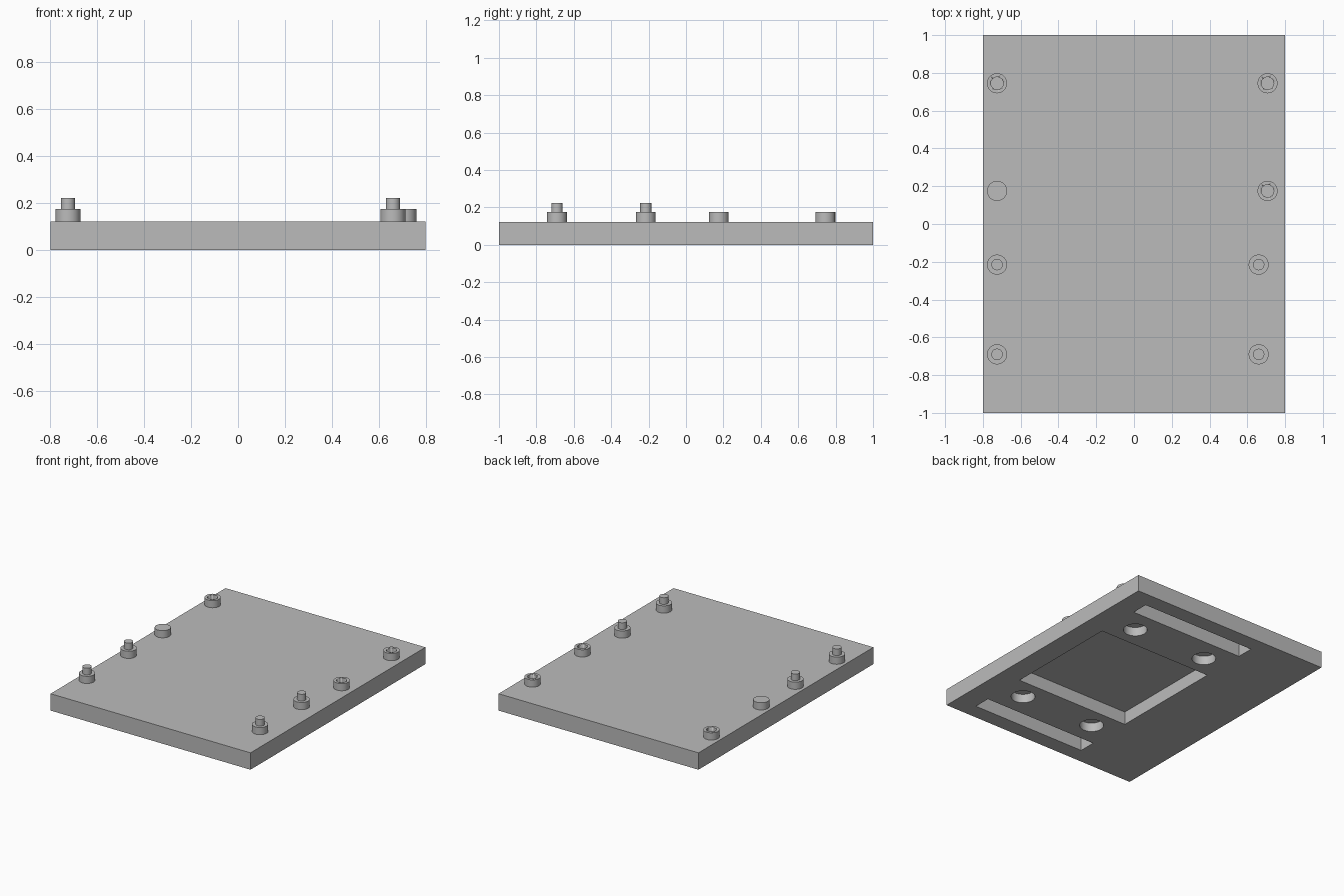
import bpy
import math
from mathutils import Vector

if "Cube" in bpy.data.objects:
    bpy.data.objects.remove(bpy.data.objects["Cube"], do_unlink=True)

GREY = (0.5, 0.5, 0.5, 1)
grey = bpy.data.materials.new("plain grey")
grey.use_nodes = True
grey.diffuse_color = GREY
grey.node_tree.nodes["Principled BSDF"].inputs["Base Color"].default_value = GREY

TOP = 0.122       # plate thickness
BOSS_TOP = 0.174
PIN_TOP = 0.222


def finish(obj, name):
    obj.name = name
    obj.data.materials.clear()
    obj.data.materials.append(grey)
    return obj


def box(name, low, high):
    low, high = Vector(low), Vector(high)
    bpy.ops.mesh.primitive_cube_add(size=1, location=(low + high) / 2)
    obj = bpy.context.object
    obj.scale = high - low
    bpy.ops.object.transform_apply(location=False, rotation=False, scale=True)
    return finish(obj, name)


def cylinder(name, x, y, radius, bottom, top):
    bpy.ops.mesh.primitive_cylinder_add(
        vertices=48, radius=radius, depth=top - bottom,
        location=(x, y, (bottom + top) / 2))
    bpy.ops.object.shade_smooth_by_angle(angle=math.radians(30))
    return finish(bpy.context.object, name)


def cut(target, cutter):
    cutter.hide_render = True
    mod = target.modifiers.new("cut", "BOOLEAN")
    mod.operation = "DIFFERENCE"
    mod.solver = "EXACT"
    mod.object = cutter
    bpy.context.view_layer.objects.active = target
    bpy.ops.object.modifier_apply(modifier=mod.name)
    bpy.data.objects.remove(cutter, do_unlink=True)


# Base plate with a central pocket, two slots and four blind holes underneath
plate = box("base_plate", (-0.8, -1, 0), (0.8, 1, TOP))
for y0, y1 in ((-0.43, 0.43), (0.76, 0.885), (-0.885, -0.76)):
    cut(plate, box("pocket_cutter", (-0.28, y0, -0.05), (0.64, y1, 0.095)))
for x in (-0.12, 0.48):
    for y in (-0.585, 0.585):
        cut(plate, cylinder("hole_cutter", x, y, 0.08, -0.05, 0.065))
bpy.ops.object.select_all(action="DESELECT")
plate.select_set(True)
bpy.context.view_layer.objects.active = plate
bpy.ops.object.shade_smooth_by_angle(angle=math.radians(30))

# Front bosses carry pins
for side, x in (("right", -0.725), ("left", 0.66)):
    for row, y in (("front", -0.69), ("middle", -0.215)):
        cylinder(f"{row}_{side}_boss", x, y, 0.053, TOP, BOSS_TOP)
        cylinder(f"{row}_{side}_pin", x, y, 0.03, BOSS_TOP, PIN_TOP)

# Rear bosses are sockets, except one solid boss
for name, x, y in (("back_right", -0.725, 0.745), ("back_left", 0.707, 0.745),
                   ("inner_left", 0.707, 0.175)):
    socket = cylinder(f"{name}_socket", x, y, 0.053, TOP, BOSS_TOP)
    cut(socket, cylinder("socket_cutter", x, y, 0.033, TOP + 0.005, BOSS_TOP + 0.05))
cylinder("inner_right_solid_boss", -0.725, 0.175, 0.053, TOP, BOSS_TOP)
